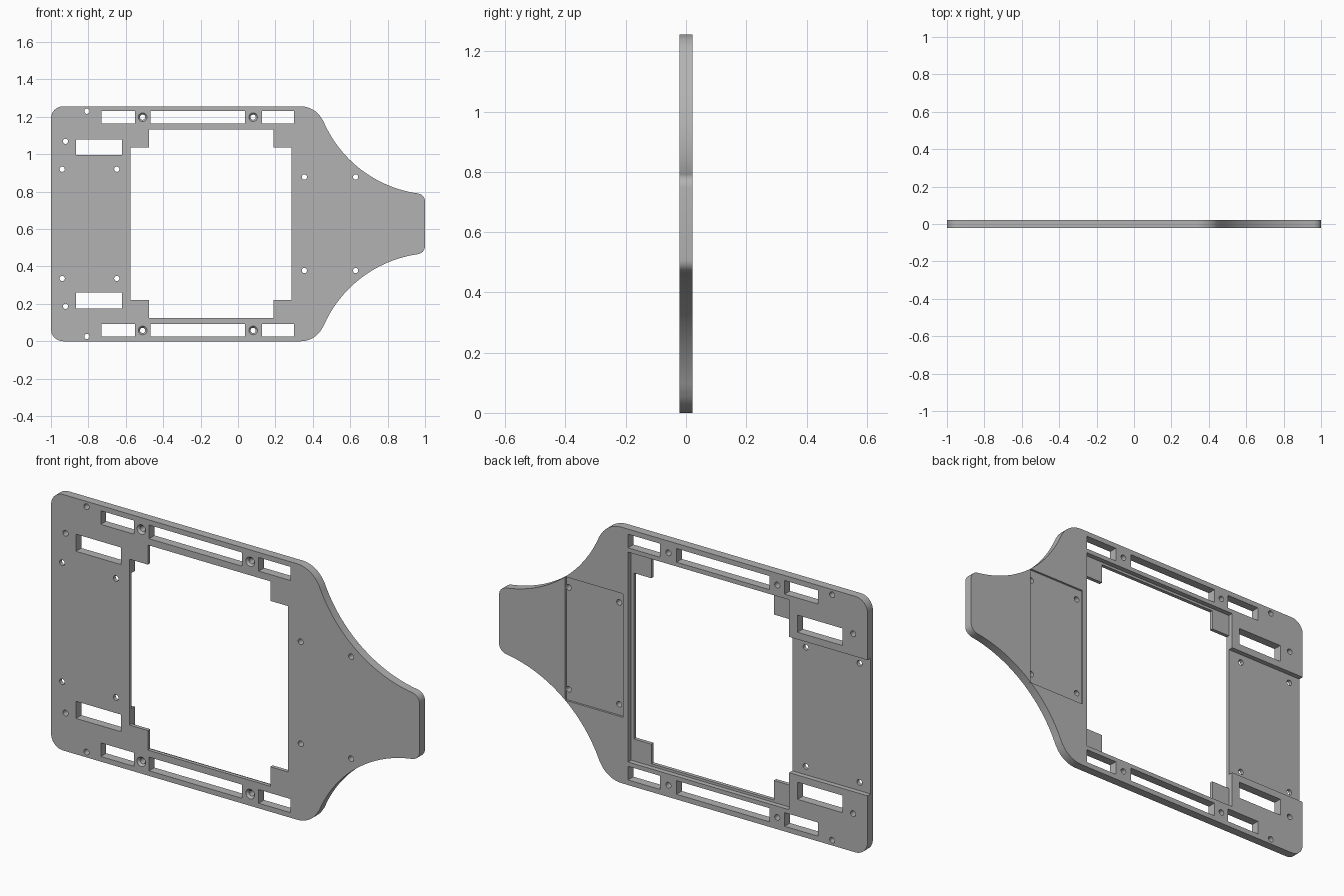
import bpy, bmesh
from math import sin, cos, pi, radians, atan2
from mathutils import Vector

if "Cube" in bpy.data.objects:
    bpy.data.objects.remove(bpy.data.objects["Cube"])

HEIGHT, HALF = 1.256, 0.021      # plate height and half thickness
MID = HEIGHT / 2
THRU = 0.1                       # half depth of cutters that pass right through
LEDGE = -0.003                   # floor of the deep recesses
POCKET = 0.011                   # floor of the shallow pocket

grey = bpy.data.materials.new("plain_grey")
grey.use_nodes = True
grey.diffuse_color = (0.45, 0.45, 0.45, 1)
grey.node_tree.nodes["Principled BSDF"].inputs["Base Color"].default_value = (0.45, 0.45, 0.45, 1)


def prism(bm, points, y0, y1, grow=1.0):
    """Extrude an x-z outline from y0 to y1; grow scales the far end."""
    centre = sum((Vector(p) for p in points), Vector((0, 0))) / len(points)
    near = [bm.verts.new((x, y0, z)) for x, z in points]
    far = []
    for p in points:
        q = centre + (Vector(p) - centre) * grow
        far.append(bm.verts.new((q.x, y1, q.y)))
    faces = [bm.faces.new(near), bm.faces.new(far[::-1])]
    n = len(points)
    for i in range(n):
        j = (i + 1) % n
        faces.append(bm.faces.new((near[j], near[i], far[i], far[j])))
    bmesh.ops.recalc_face_normals(bm, faces=faces)


def make(name, bm):
    mesh = bpy.data.meshes.new(name)
    bm.to_mesh(mesh)
    bm.free()
    obj = bpy.data.objects.new(name, mesh)
    bpy.context.collection.objects.link(obj)
    return obj


def rect(x0, x1, z0, z1):
    return [(x0, z0), (x1, z0), (x1, z1), (x0, z1)]


def circle(x, z, r, n=24):
    return [(x + r * cos(2 * pi * i / n), z + r * sin(2 * pi * i / n)) for i in range(n)]


def flip(points):
    return [(x, HEIGHT - z) for x, z in points]


def arc(cx, cz, r, a0, a1, n):
    return [(cx + r * cos(radians(a0 + (a1 - a0) * i / n)),
             cz + r * sin(radians(a0 + (a1 - a0) * i / n))) for i in range(n + 1)]


def sagged(a, b, sag, n):
    """Circular arc from a to b that bows to the right of travel by sag."""
    a, b = Vector(a), Vector(b)
    chord = b - a
    r = (chord.length ** 2 / 4 + sag ** 2) / (2 * sag)
    side = Vector((chord.y, -chord.x)).normalized()
    c = (a + b) / 2 + side * (sag - r)
    a0 = atan2(a.y - c.y, a.x - c.x)
    turn = (atan2(b.y - c.y, b.x - c.x) - a0 + pi) % (2 * pi) - pi
    return [(c.x + r * cos(a0 + turn * i / n), c.y + r * sin(a0 + turn * i / n))
            for i in range(n + 1)]


# Plate outline: upper half, then mirrored for the lower half
upper = arc(-0.935, HEIGHT - 0.065, 0.065, 180, 90, 8)
upper += arc(0.335, HEIGHT - 0.13, 0.13, 90, 28, 10)
upper += sagged((0.455, 1.18), (0.965, 0.79), 0.085, 28)
upper += arc(0.958, 0.748, 0.042, 70, 0, 6)
bm = bmesh.new()
prism(bm, upper + flip(upper)[::-1], -HALF, HALF)
plate = make("mounting_plate", bm)
plate.data.materials.append(grey)

cutters = []

# Central window with four corner tabs
bm = bmesh.new()
corner = [(-0.575, 1.035), (-0.475, 1.035), (-0.475, 1.131),
          (0.19, 1.131), (0.19, 1.035), (0.285, 1.035)]
prism(bm, corner + flip(corner)[::-1], -THRU, THRU)
cutters.append(make("window_cutter", bm))

# Back recesses: window rebate, open end recess, shallow pocket
for name, x0, x1, top, floor in (("rebate_cutter", -0.575, 0.3, 1.143, LEDGE),
                                 ("end_recess_cutter", -1.1, -0.5, 0.961, LEDGE),
                                 ("pocket_cutter", 0.327, 0.642, 0.931, POCKET)):
    bm = bmesh.new()
    prism(bm, rect(x0, x1, HEIGHT - top, top), floor, THRU)
    cutters.append(make(name, bm))

# Slots and screw holes, mirrored top to bottom
shapes = [rect(x0, x1, 1.164, 1.231) for x0, x1 in
          ((-0.73, -0.55), (-0.468, 0.037), (0.127, 0.3))]
shapes.append(rect(-0.865, -0.62, 0.996, 1.08))
shapes += [circle(x, z, 0.014) for x, z in
           ((-0.808, 1.23), (-0.922, 1.069), (-0.94, 0.92),
            (-0.648, 0.92), (0.355, 0.878), (0.629, 0.878))]
screws = [(-0.51, 1.198), (0.081, 1.198)]
shapes += [circle(x, z, 0.014) for x, z in screws]
bm = bmesh.new()
for shape in shapes:
    prism(bm, shape, -THRU, THRU)
    prism(bm, flip(shape), -THRU, THRU)
cutters.append(make("slot_and_hole_cutter", bm))

# Countersinks on the front face
bm = bmesh.new()
for x, z in screws:
    for height in (z, HEIGHT - z):
        prism(bm, circle(x, height, 0.0135), -HALF + 0.011, -HALF - 0.001, 1.8)
cutters.append(make("countersink_cutter", bm))

for cutter in cutters:
    cutter.hide_render = True
    mod = plate.modifiers.new(cutter.name, 'BOOLEAN')
    mod.operation = 'DIFFERENCE'
    mod.solver = 'EXACT'
    mod.object = cutter

# Bake the cuts and drop the cutters
bpy.context.view_layer.update()
depsgraph = bpy.context.evaluated_depsgraph_get()
baked = bpy.data.meshes.new_from_object(plate.evaluated_get(depsgraph))
plate.modifiers.clear()
plate.data = baked
for cutter in cutters:
    bpy.data.objects.remove(cutter)

bpy.ops.object.select_all(action='DESELECT')
plate.select_set(True)
bpy.context.view_layer.objects.active = plate
bpy.ops.object.shade_smooth_by_angle(angle=radians(25))
